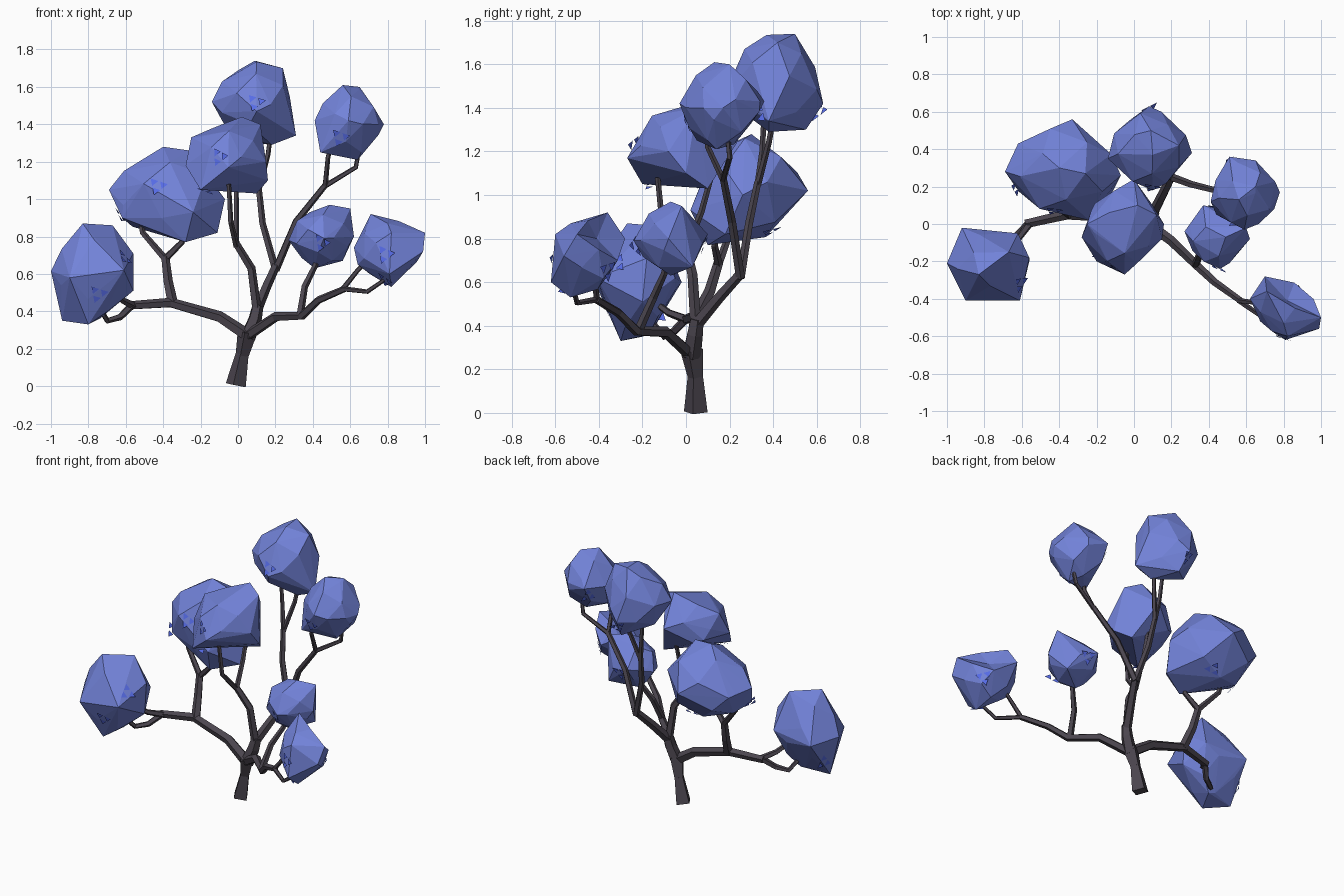
import bpy, bmesh, math
from mathutils import Vector
from mathutils.bvhtree import BVHTree


def material(name, rgb):
    m = bpy.data.materials.new(name)
    m.diffuse_color = (*rgb, 1)
    return m


BARK = material("dark_bark", (0.070, 0.060, 0.077))
LEAF = material("blue_foliage", (0.168, 0.225, 0.690))
TUFT = material("bright_blue_leaf", (0.095, 0.150, 0.800))


def finish(name, bm, mat):
    mesh = bpy.data.meshes.new(name)
    bm.to_mesh(mesh)
    bm.free()
    mesh.materials.append(mat)
    ob = bpy.data.objects.new(name, mesh)
    bpy.context.collection.objects.link(ob)
    return ob


def limb(name, path, r0, r1, sides=5):
    """Flat-sided tapering tube along a path."""
    pts = [Vector(p) for p in path]
    bm = bmesh.new()
    rings = []
    n = len(pts)
    u = Vector((0.3, 1, 0.2))
    for i, p in enumerate(pts):
        a = (p - pts[i - 1]).normalized() if i else Vector()
        b = (pts[i + 1] - p).normalized() if i < n - 1 else Vector()
        t = (a + b).normalized()
        u = (u - t * u.dot(t)).normalized()
        v = t.cross(u)
        r = r0 + (r1 - r0) * i / (n - 1)
        rings.append([bm.verts.new(p + r * (u * math.cos(k * math.tau / sides)
                                            + v * math.sin(k * math.tau / sides)))
                      for k in range(sides)])
    for a, b in zip(rings, rings[1:]):
        for k in range(sides):
            j = (k + 1) % sides
            bm.faces.new((a[k], a[j], b[j], b[k]))
    bm.faces.new(rings[0][::-1])
    bm.faces.new(rings[-1])
    bmesh.ops.recalc_face_normals(bm, faces=bm.faces)
    return finish(name, bm, BARK)


def clump(name, corners, tufts, fill=0.92, dent=None, count=20):
    """Faceted leaf mass: hull of a coarse ball and a few corners, with leaf tufts."""
    cs = [Vector(c) for c in corners]
    lo = Vector([min(c[i] for c in cs) for i in range(3)])
    hi = Vector([max(c[i] for c in cs) for i in range(3)])
    mid, half = (lo + hi) / 2, (hi - lo) / 2 * fill
    bm = bmesh.new()
    for c in cs:
        bm.verts.new(c)
    for i in range(count):
        z = 1 - (2 * i + 1) / count
        r, a = math.sqrt(1 - z * z), i * 2.39996
        bm.verts.new(mid + Vector((half.x * r * math.cos(a), half.y * r * math.sin(a), half.z * z)))
    bmesh.ops.convex_hull(bm, input=bm.verts)
    bmesh.ops.delete(bm, geom=[v for v in bm.verts if not v.link_faces], context='VERTS')
    if dent:  # push the nearest corner inwards to make a hollow
        d = Vector(dent)
        min(bm.verts, key=lambda w: (w.co - d).length).co = d
    bmesh.ops.recalc_face_normals(bm, faces=bm.faces)
    tree = BVHTree.FromBMesh(bm)
    finish(name, bm, LEAF)
    # tufts of three little triangles lying on the surface
    tb = bmesh.new()
    for t in tufts:
        loc, nor, _, _ = tree.find_nearest(Vector(t))
        u = nor.orthogonal().normalized()
        v = nor.cross(u)
        for k in range(3):
            a0 = k * math.tau / 3 + 0.4
            c = loc + nor * 0.006 + 0.031 * (u * math.cos(a0) + v * math.sin(a0))
            tb.faces.new([tb.verts.new(c + 0.025 * (u * math.cos(a0 + j * math.tau / 3)
                                                    + v * math.sin(a0 + j * math.tau / 3)))
                          for j in range(3)])
    finish(name + "_tufts", tb, TUFT)


# trunk
limb("trunk_foot", [(-.012, .045, .005), (.022, .043, .17)], .056, .036, 4)
limb("trunk_neck", [(.022, .043, .165), (.05, .025, .29)], .036, .054, 4)
limb("upper_trunk", [(.05, .025, .26), (.09, .04, .36), (.105, .05, .43)], .044, .032)

# low left bough with two forks
limb("left_bough", [(.05, .02, .27), (-.1, .04, .37), (-.36, .05, .445), (-.58, .0, .43)], .036, .024)
limb("left_twig_low", [(-.57, .0, .43), (-.63, -.06, .37), (-.70, -.10, .35), (-.74, -.16, .42)], .021, .014)
limb("left_twig_high", [(-.56, .0, .43), (-.62, -.08, .46), (-.68, -.16, .52)], .021, .014)
limb("left_riser", [(-.35, .05, .44), (-.375, .11, .56), (-.39, .15, .69)], .03, .023)
limb("left_riser_twig_out", [(-.39, .15, .68), (-.51, .2, .82), (-.53, .22, .95)], .02, .013)
limb("left_riser_twig_in", [(-.39, .15, .68), (-.30, .13, .77), (-.27, .14, .88)], .02, .013)

# low right bough with its riser and forks
limb("right_bough", [(.05, .02, .27), (.2, -.09, .37), (.34, -.225, .375), (.43, -.31, .46),
                     (.57, -.41, .52)], .03, .018)
limb("right_twig_low", [(.56, -.41, .52), (.69, -.50, .505), (.80, -.52, .58)], .015, .011)
limb("right_twig_high", [(.56, -.41, .52), (.64, -.42, .62), (.70, -.42, .68)], .015, .011)
limb("right_riser", [(.33, -.22, .375), (.355, -.15, .53), (.41, -.10, .64), (.44, -.08, .72)], .022, .013)

# central boughs
limb("centre_bough", [(.1, .045, .4), (.07, .03, .63), (-.01, .0, .76)], .027, .021)
limb("centre_twig_front", [(-.01, .0, .75), (-.04, -.11, .88), (-.05, -.13, 1.08)], .017, .013)
limb("centre_twig_back", [(-.01, .0, .75), (-.01, .07, .92), (-.01, .12, 1.1)], .017, .013)
limb("back_bough", [(.1, .05, .41), (.15, .15, .53), (.2, .25, .64)], .03, .024)
limb("top_bough", [(.2, .25, .62), (.13, .29, .87), (.11, .33, 1.06)], .021, .017)
limb("top_twig_left", [(.11, .33, 1.05), (.09, .35, 1.2), (.07, .36, 1.4)], .016, .012)
limb("top_twig_right", [(.11, .33, 1.05), (.16, .38, 1.24), (.18, .41, 1.4)], .016, .012)
limb("high_right_bough", [(.2, .25, .62), (.31, .21, .88), (.47, .17, 1.08)], .022, .017)
limb("high_right_twig_in", [(.465, .17, 1.07), (.48, .10, 1.22), (.5, .1, 1.32)], .015, .012)
limb("high_right_twig_out", [(.465, .17, 1.07), (.63, .2, 1.17), (.65, .19, 1.28)], .015, .012)

# leaf masses
clump("left_low_leaves",
      [(-1, -.21, .615), (-.83, -.27, .87), (-.67, -.15, .86), (-.56, -.18, .71), (-.56, -.2, .51),
       (-.80, -.30, .33), (-.94, -.2, .35), (-.92, -.02, .6), (-.61, -.41, .62), (-.9, -.41, .58),
       (-.62, -.05, .62), (-.74, -.17, .36)],
      [(-.74, -.45, .46), (-.60, -.32, .69), (-.97, -.12, .45)], .9)
clump("left_high_leaves",
      [(-.69, .28, 1.05), (-.4, .3, 1.28), (-.26, .27, 1.26), (-.07, .26, 1.0), (-.11, .18, .82),
       (-.28, .1, .77), (-.24, .02, .93), (-.33, .56, 1.02), (-.62, .18, .90), (-.62, .43, 1.02)],
      [(-.43, 0, 1.1), (-.64, .2, .9), (-.3, .4, .8)], .9)
clump("centre_leaves",
      [(-.28, -.07, 1.18), (-.25, .0, 1.33), (.02, .1, 1.44), (.12, .05, 1.40), (.16, .0, 1.1),
       (-.05, -.27, 1.17), (.0, .24, 1.25), (-.2, -.2, 1.05), (.1, .1, 1.03), (-.21, .11, 1.18),
       (.15, -.08, 1.2), (-.06, -.21, 1.24)],
      [(-.12, -.3, 1.25), (-.18, -.15, 1.03)], .84)
clump("top_leaves",
      [(-.14, .35, 1.52), (.09, .5, 1.74), (.1, .37, 1.735), (.24, .42, 1.70), (.31, .38, 1.34),
       (.08, .63, 1.42), (.1, .18, 1.47), (.18, .38, 1.29), (.1, .55, 1.30)],
      [(.09, .1, 1.56), (.1, .65, 1.36)], .92)
clump("high_right_leaves",
      [(.41, .12, 1.42), (.56, .13, 1.61), (.65, .2, 1.60), (.78, .17, 1.40), (.64, .14, 1.21),
       (.44, .05, 1.25), (.51, .36, 1.43), (.59, -.03, 1.42), (.65, .34, 1.43), (.75, .08, 1.4)],
      [(.54, -.05, 1.31), (.5, .35, 1.36)], .93)
clump("right_inner_leaves",
      [(.27, -.04, .78), (.49, -.07, .97), (.6, -.02, .95), (.62, -.08, .80), (.56, .03, .67),
       (.41, -.07, .63), (.37, .1, .82), (.46, -.24, .79)],
      [(.44, -.25, .76), (.44, .1, .77)], .9)
clump("right_outer_leaves",
      [(.62, -.4, .74), (.71, -.36, .92), (1, -.5, .82), (.99, -.56, .72), (.82, -.53, .53),
       (.64, -.44, .65), (.70, -.28, .80), (.81, -.62, .60), (.82, -.6, .82), (.94, -.4, .76),
       (.80, -.53, .87)],
      [(.77, -.65, .71), (.78, -.55, .56), (.88, -.38, .66)], .85, dent=(.82, -.41, .80))
